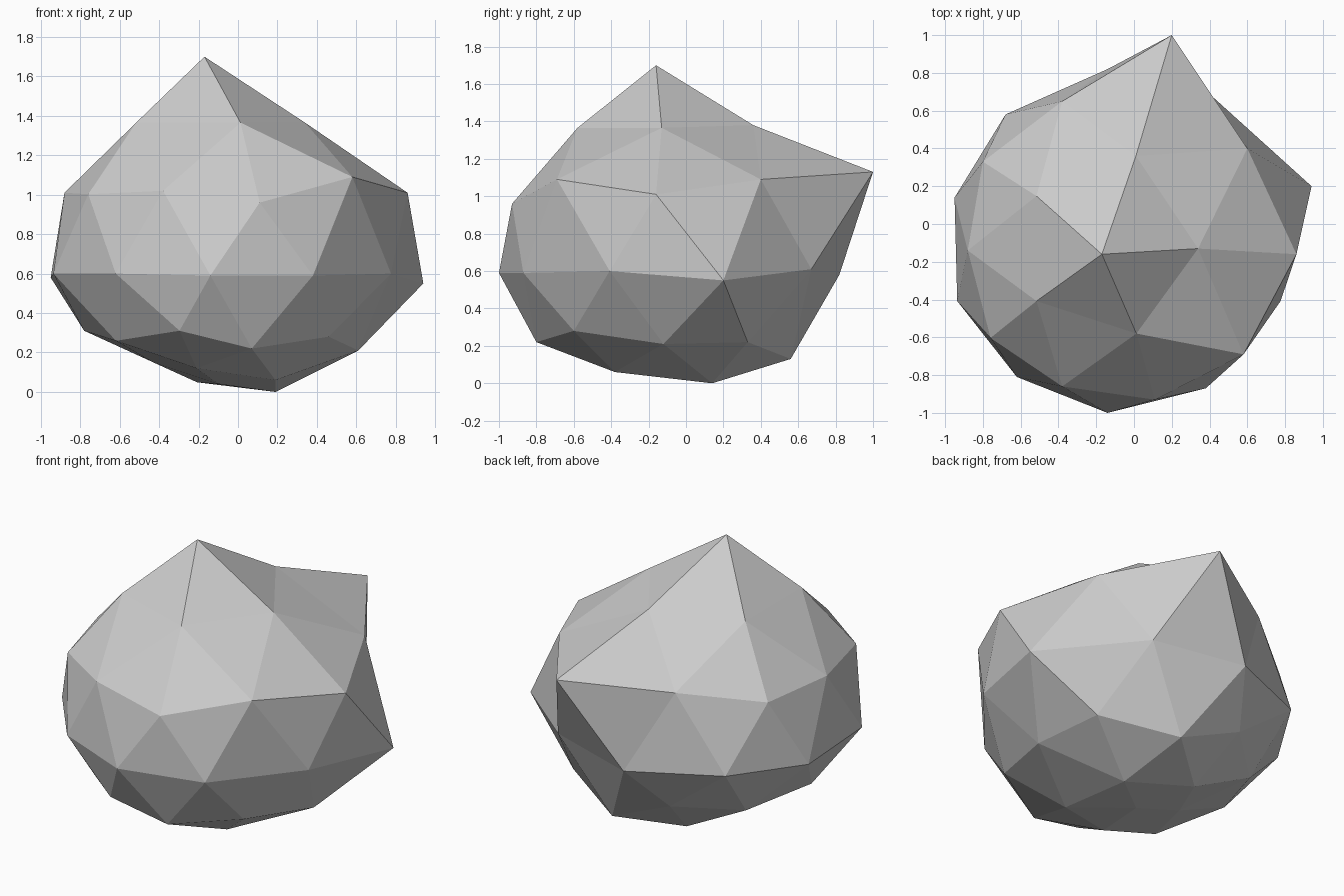
import bpy
import bmesh
from mathutils import Vector

default = bpy.data.objects.get("Cube")
if default:
    bpy.data.objects.remove(default, do_unlink=True)

RADIUS = 0.9
MIDDLE = Vector((-0.08, -0.13, 0.6))


def make_material(name, colour):
    material = bpy.data.materials.new(name)
    material.use_nodes = True
    material.diffuse_color = colour
    shader = material.node_tree.nodes["Principled BSDF"]
    shader.inputs["Base Color"].default_value = colour
    shader.inputs["Roughness"].default_value = 0.9
    return material


def weather(point):
    """Lean the upper half of the ball, squash and taper the lower half."""
    shaped = Vector(point)
    if shaped.z > 0.01:
        shaped.x -= 0.07 * shaped.z
    elif shaped.z < -0.01:
        shaped.x *= 0.87
        shaped.y *= 0.93
        shaped.z *= 0.72
    return shaped + MIDDLE


def pull_corners(mesh, targets):
    """Move the corner closest to each target onto that target."""
    rest = [(vert, vert.co.copy()) for vert in mesh.verts]
    for target in map(Vector, targets):
        vert = min(rest, key=lambda pair: (pair[1] - target).length)[0]
        vert.co = target


# Corners that stand out from the ball: peak and rear spike
spikes = [(-0.17, -0.16, 1.70), (0.20, 1.0, 1.13)]

# Bulges around the shoulder
shoulder = [
    (0.86, -0.16, 1.01), (0.60, 0.40, 1.09), (0.58, -0.69, 1.09),
    (-0.80, 0.33, 1.0), (-0.38, 0.65, 1.07), (-0.88, -0.14, 1.01),
    (-0.38, -0.86, 1.02), (0.11, -0.93, 0.96), (0.01, 0.36, 1.38),
]

# Uneven corners around the waist
waist = [
    (0.94, 0.20, 0.55), (0.42, 0.67, 0.61), (-0.14, 0.82, 0.58),
    (-0.68, 0.58, 0.6), (-0.62, -0.81, 0.6), (-0.14, -1.0, 0.59),
    (0.38, -0.87, 0.59), (-0.95, 0.14, 0.58),
]

# Worn underside
underside = [
    (0.07, -0.80, 0.22), (0.46, -0.60, 0.28), (0.61, -0.12, 0.21),
    (0.55, 0.33, 0.22), (0.12, 0.56, 0.13), (0.19, 0.14, 0.0),
    (0.19, -0.38, 0.06), (-0.43, -0.11, 0.15), (-0.21, -0.52, 0.12),
    (-0.1, -0.1, 0.04),
]

# Faceted boulder
bm = bmesh.new()
bmesh.ops.create_icosphere(bm, subdivisions=2, radius=RADIUS)
for vert in bm.verts:
    vert.co = weather(vert.co)
pull_corners(bm, spikes + shoulder + waist + underside)
for face in bm.faces:
    face.smooth = False
bmesh.ops.recalc_face_normals(bm, faces=bm.faces)

boulder_mesh = bpy.data.meshes.new("boulder")
bm.to_mesh(boulder_mesh)
bm.free()
boulder_mesh.materials.append(make_material("stone grey", (0.6, 0.6, 0.6, 1.0)))
boulder = bpy.data.objects.new("boulder", boulder_mesh)
bpy.context.collection.objects.link(boulder)
